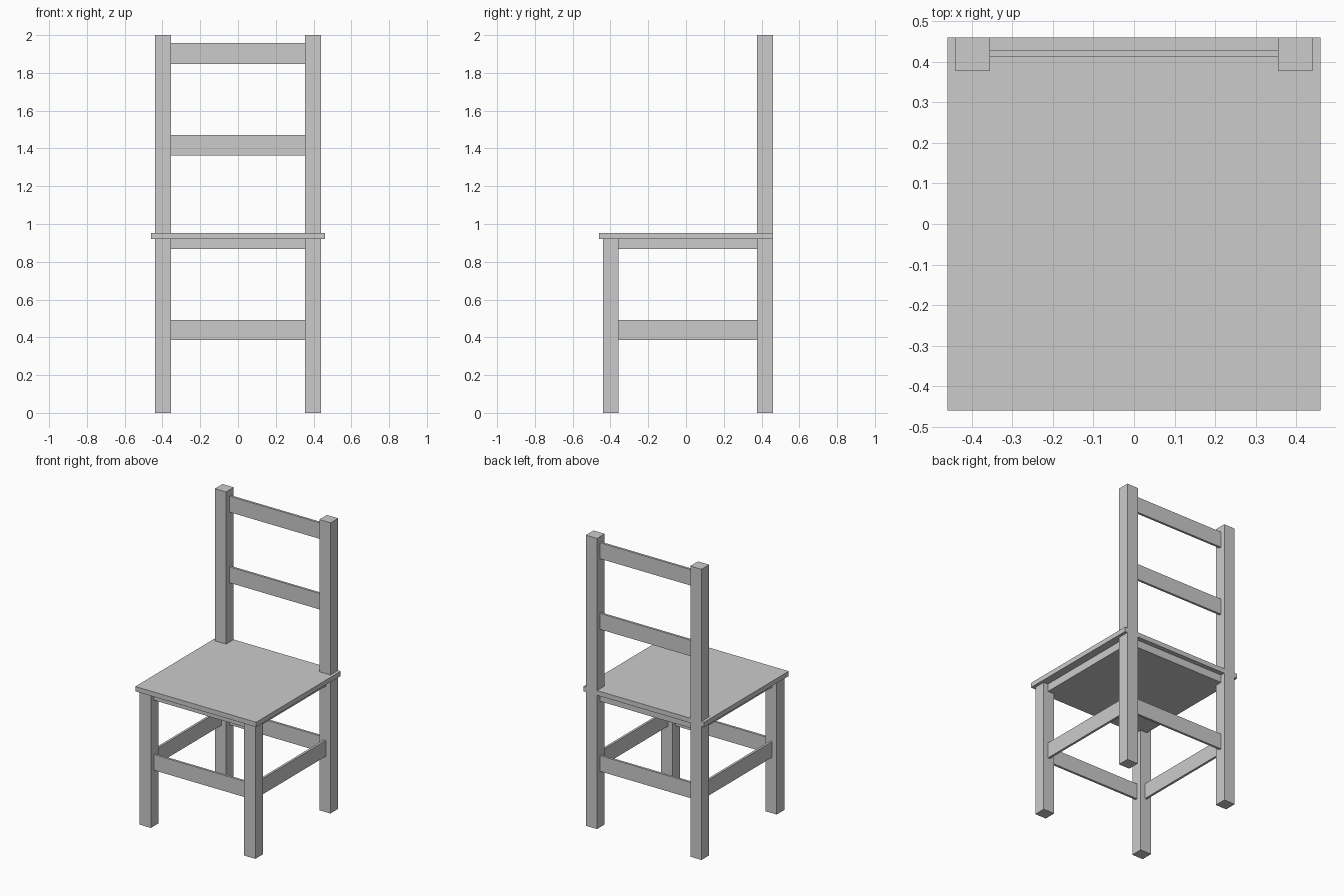
import bpy

if "Cube" in bpy.data.objects:
    bpy.data.objects.remove(bpy.data.objects["Cube"])

def box(name, x0, x1, y0, y1, z0, z1):
    bpy.ops.mesh.primitive_cube_add(
        size=1, location=((x0 + x1) / 2, (y0 + y1) / 2, (z0 + z1) / 2))
    ob = bpy.context.object
    ob.name = name
    ob.scale = (x1 - x0, y1 - y0, z1 - z0)
    bpy.ops.object.transform_apply(location=False, rotation=False, scale=True)
    return ob

IN, OUT = 0.355, 0.44           # leg inner / outer x
FRONT, BACK = -0.40, 0.42       # leg centre lines in y
SIDE = (IN + OUT) / 2
T = 0.008                       # half thickness of rails

# seat board and the block beneath it
box("seat", -0.46, 0.46, -0.46, 0.46, 0.92, 0.953)
box("seat_frame", -SIDE - T, SIDE + T, FRONT - T, BACK + T, 0.867, 0.92)

# legs, back posts and side stretchers, one per side
for s, side in ((-1, "left"), (1, "right")):
    a, b = sorted((s * IN, s * OUT))
    box("front_leg_" + side, a, b, -0.44, -0.358, 0, 0.92)
    box("back_post_" + side, a, b, 0.377, 0.46, 0, 2.0)
    box("side_stretcher_" + side, s * SIDE - T, s * SIDE + T,
        -0.37, 0.39, 0.385, 0.493)

# cross rails between the legs and posts
for name, y, z0, z1 in (("front_stretcher", FRONT, 0.385, 0.493),
                        ("back_stretcher", BACK, 0.385, 0.493),
                        ("lower_back_slat", BACK, 1.362, 1.472),
                        ("upper_back_slat", BACK, 1.848, 1.958)):
    box(name, -IN - 0.01, IN + 0.01, y - T, y + T, z0, z1)
